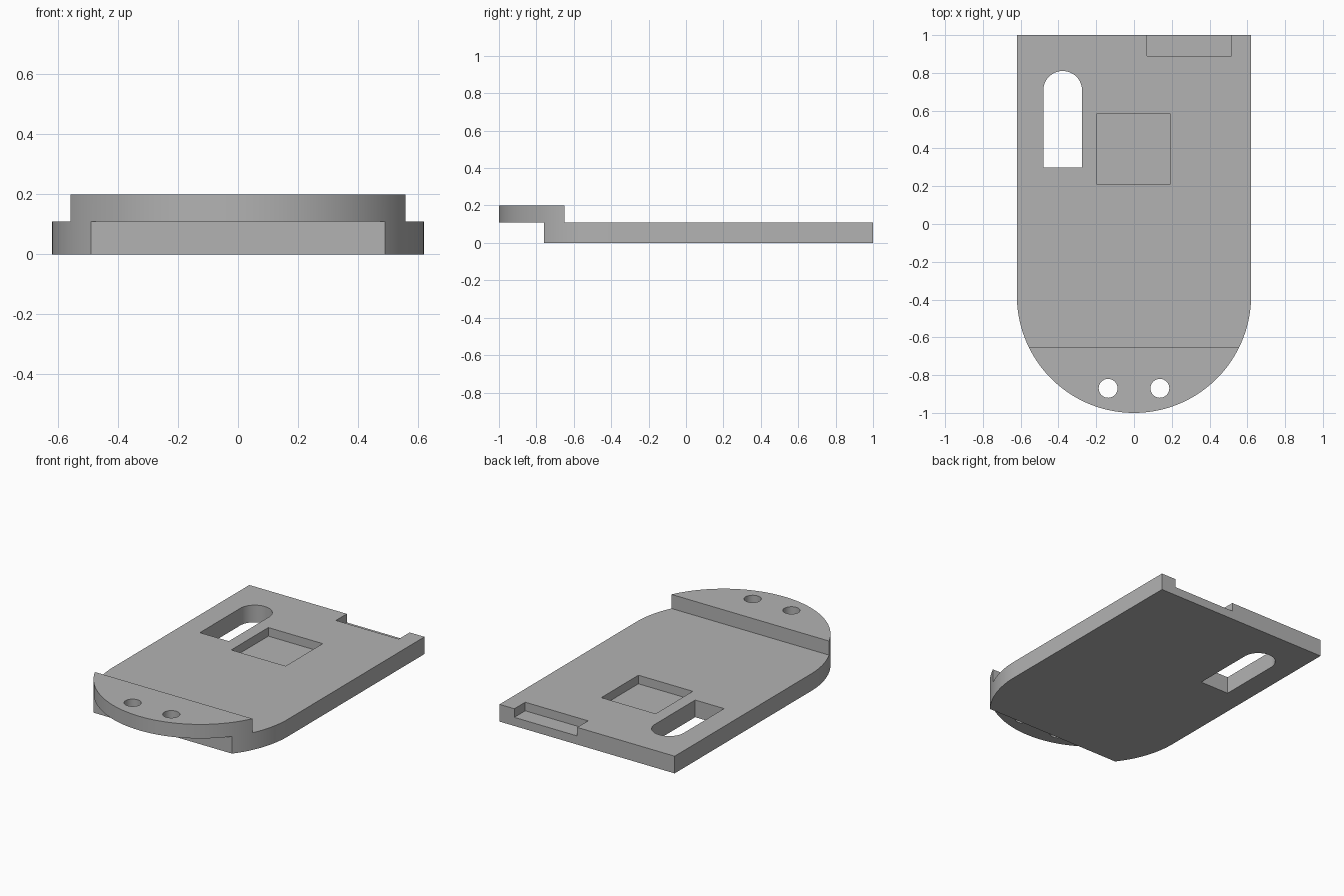
import bpy, bmesh
from math import sin, cos, pi, radians

if "Cube" in bpy.data.objects:
    bpy.data.objects.remove(bpy.data.objects["Cube"], do_unlink=True)

WIDTH, TOP, DECK = 0.62, 0.20, 0.11      # half width, lip top, plate top
ARC_Y = -0.38                            # centre of the rounded front

grey = bpy.data.materials.new("plain grey")
grey.use_nodes = True
colour = (0.45, 0.45, 0.45, 1)
grey.diffuse_color = colour
grey.node_tree.nodes["Principled BSDF"].inputs["Base Color"].default_value = colour


def arc(cx, cy, r, start, end, steps):
    """Points along a circular arc, angles in degrees."""
    angles = [radians(start + (end - start) * i / steps) for i in range(steps + 1)]
    return [(cx + r * cos(a), cy + r * sin(a)) for a in angles]


def rect(x0, x1, y0, y1):
    return [(x0, y0), (x1, y0), (x1, y1), (x0, y1)]


def prism(name, outline, z0, z1):
    """Extrude a flat outline between two heights."""
    bm = bmesh.new()
    face = bm.faces.new([bm.verts.new((x, y, z0)) for x, y in outline])
    side = bmesh.ops.extrude_face_region(bm, geom=[face])["geom"]
    verts = [v for v in side if isinstance(v, bmesh.types.BMVert)]
    bmesh.ops.translate(bm, verts=verts, vec=(0, 0, z1 - z0))
    bmesh.ops.recalc_face_normals(bm, faces=bm.faces)
    mesh = bpy.data.meshes.new(name)
    bm.to_mesh(mesh)
    bm.free()
    mesh.materials.append(grey)
    obj = bpy.data.objects.new(name, mesh)
    bpy.context.collection.objects.link(obj)
    return obj


# Full outline: square back, round front
plate = prism("stepped_plate",
              [(WIDTH, 1), (-WIDTH, 1)] + arc(0, ARC_Y, WIDTH, 180, 360, 96), 0, TOP)

# Cutters: name, outline, bottom, top
slot_r, slot_x = 0.1025, -0.3775
cuts = [
    ("deck_step", rect(-1, 1, -0.65, 1.5), DECK, 0.5),
    ("lip_undercut", rect(-1, 1, -1.5, -0.76), -0.5, DECK),
    ("square_pocket", rect(-0.195, 0.19, 0.21, 0.585), 0.055, 0.4),
    ("back_notch", rect(0.07, 0.515, 0.89, 1.3), 0.055, 0.4),
    ("rounded_slot", [(slot_x - slot_r, 0.30), (slot_x + slot_r, 0.30)]
     + arc(slot_x, 0.7075, slot_r, 0, 180, 32), -0.4, 0.4),
]
for side in (-1, 1):
    cuts.append(("lip_hole", arc(side * 0.137, -0.87, 0.05, 0, 348.75, 31), -0.4, 0.4))

bpy.ops.object.select_all(action="DESELECT")
bpy.context.view_layer.objects.active = plate
plate.select_set(True)
for name, outline, z0, z1 in cuts:
    cutter = prism(name, outline, z0, z1)
    cutter.hide_render = True
    mod = plate.modifiers.new(name, "BOOLEAN")
    mod.operation = "DIFFERENCE"
    mod.solver = "EXACT"
    mod.object = cutter
    bpy.ops.object.modifier_apply(modifier=mod.name)
    bpy.data.objects.remove(cutter, do_unlink=True)

bpy.ops.object.shade_smooth_by_angle(angle=radians(30))
